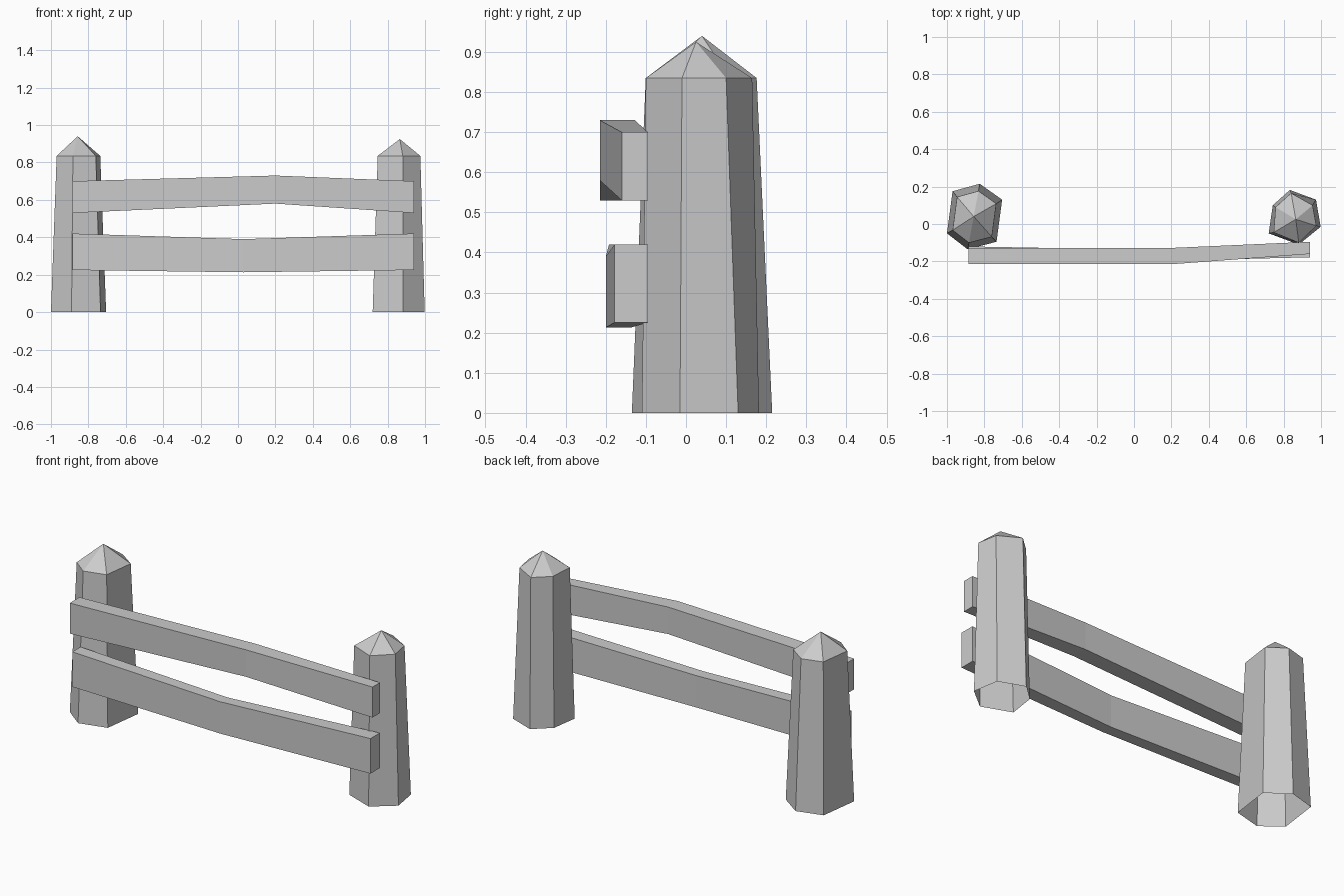
import bpy
import bmesh

cube = bpy.data.objects.get("Cube")
if cube:
    bpy.data.objects.remove(cube, do_unlink=True)

# single flat colour
grey = bpy.data.materials.new("light_grey")
grey.use_nodes = True
colour = (0.6, 0.6, 0.6, 1)
grey.diffuse_color = colour
grey.node_tree.nodes["Principled BSDF"].inputs["Base Color"].default_value = colour


def finish(name, bm):
    bmesh.ops.recalc_face_normals(bm, faces=bm.faces[:])
    mesh = bpy.data.meshes.new(name)
    bm.to_mesh(mesh)
    bm.free()
    mesh.materials.append(grey)
    obj = bpy.data.objects.new(name, mesh)
    bpy.context.collection.objects.link(obj)
    return obj


def bridge(bm, a, b):
    n = len(a)
    for i in range(n):
        j = (i + 1) % n
        bm.faces.new((a[i], a[j], b[j], b[i]))


def post(name, base, shoulder, height, apex):
    """Tapered hexagonal post, open underneath, with a pointed cap."""
    bm = bmesh.new()
    low = [bm.verts.new((x, y, 0)) for x, y in base]
    top = [bm.verts.new((x, y, height)) for x, y in shoulder]
    tip = bm.verts.new(apex)
    bridge(bm, low, top)
    for i in range(len(top)):
        bm.faces.new((top[i], top[(i + 1) % len(top)], tip))
    return finish(name, bm)


def rail(name, stations):
    """Bent board through stations of x, front y, back y, bottom z, top z."""
    bm = bmesh.new()
    rings = []
    for x, front, back, low, high in stations:
        corners = ((front, low), (back, low), (back, high), (front, high))
        rings.append([bm.verts.new((x, y, z)) for y, z in corners])
    for a, b in zip(rings, rings[1:]):
        bridge(bm, a, b)
    bm.faces.new(rings[0])
    bm.faces.new(rings[-1])
    return finish(name, bm)


# right post (wider), shoulder is the base drawn in toward its centre
wide = [(-1, -.05), (-.89, -.135), (-.735, -.095),
        (-.705, .13), (-.825, .215), (-.97, .175)]
cx, cy, taper = -.855, .03, .79
drawn_in = [(cx + (x - cx) * taper, cy + (y - cy) * taper) for x, y in wide]
post("right_post", wide, drawn_in, .835, (-.857, .04, .94))

# left post (slimmer)
slim = [(.72, -.05), (.881, -.11), (.998, -.015),
        (.973, .13), (.833, .182), (.742, .1)]
slim_top = [(.747, -.045), (.881, -.1), (.975, -.01),
            (.955, .1), (.84, .165), (.757, .09)]
post("left_post", slim, slim_top, .835, (.865, .025, .925))

# rails
rail("upper_rail", [(-.885, -.215, -.13, .53, .7),
                    (.2, -.215, -.128, .58, .73),
                    (.94, -.16, -.095, .53, .7)])
rail("lower_rail", [(-.885, -.192, -.12, .225, .42),
                    (.03, -.2, -.137, .213, .39),
                    (.94, -.178, -.095, .225, .42)])
